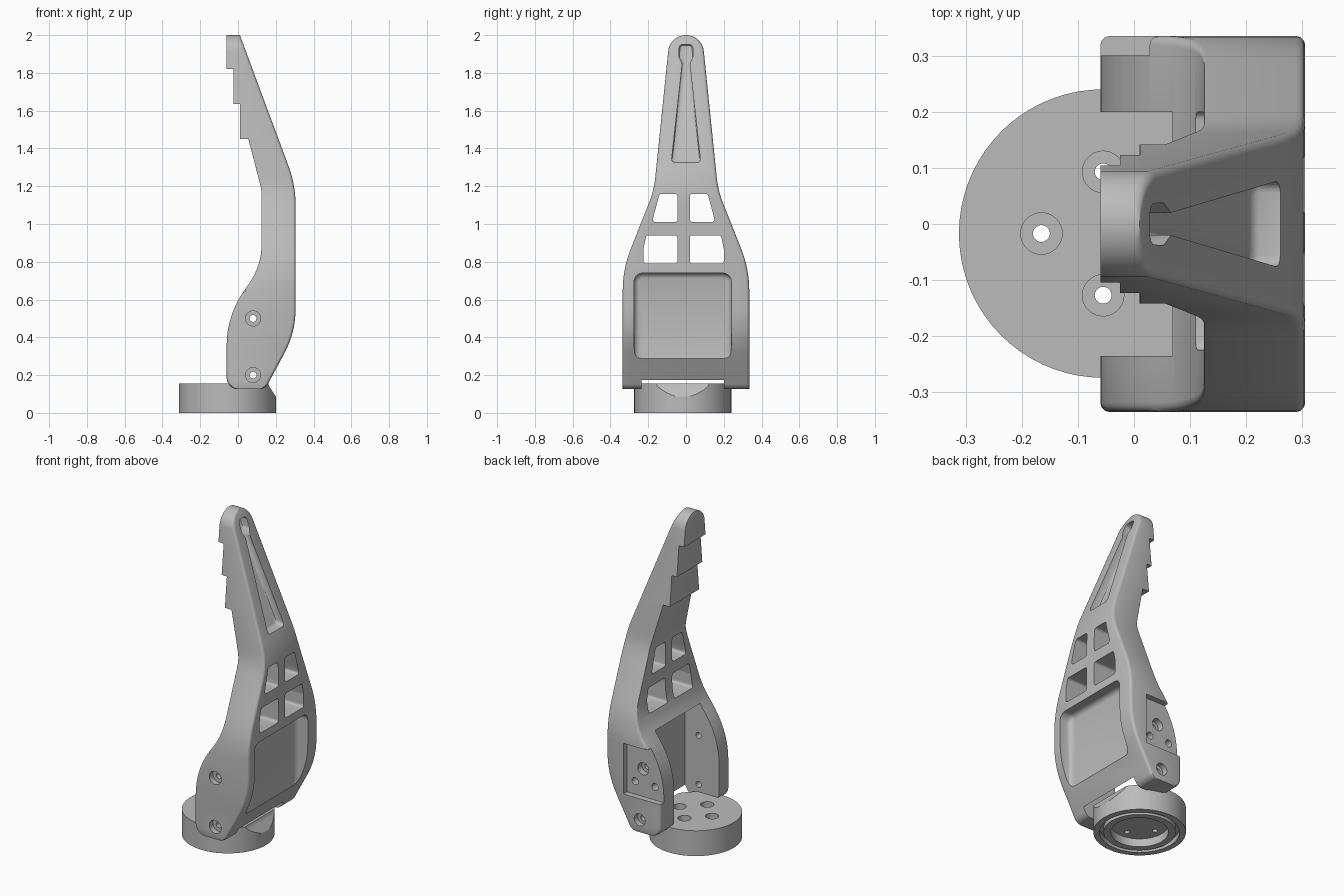
import bpy, bmesh, math
from mathutils import Vector, Matrix

cube = bpy.data.objects.get("Cube")
if cube:
    bpy.data.objects.remove(cube, do_unlink=True)

grey = bpy.data.materials.new("machined_grey")
grey.use_nodes = True
COLOUR = (0.5, 0.5, 0.5, 1)
grey.diffuse_color = COLOUR
next(n for n in grey.node_tree.nodes if n.type == 'BSDF_PRINCIPLED').inputs["Base Color"].default_value = COLOUR


def fillet(corners, steps=8):
    """Turn (a, b, radius) corners into a rounded outline."""
    out = []
    for i, (a, b, r) in enumerate(corners):
        p = Vector((a, b))
        if r == 0:
            out.append(p)
            continue
        u = (Vector(corners[i - 1][:2]) - p).normalized()
        v = (Vector(corners[(i + 1) % len(corners)][:2]) - p).normalized()
        half = math.acos(max(-1, min(1, u.dot(v)))) / 2
        centre = p + (u + v).normalized() * (r / math.sin(half))
        start = p + u * (r / math.tan(half)) - centre
        end = p + v * (r / math.tan(half)) - centre
        turn = math.atan2(start.x * end.y - start.y * end.x, start.dot(end))
        for k in range(steps + 1):
            c, s = math.cos(turn * k / steps), math.sin(turn * k / steps)
            out.append(centre + Vector((start.x * c - start.y * s, start.x * s + start.y * c)))
    return out


def finish(bm, name):
    bmesh.ops.recalc_face_normals(bm, faces=bm.faces)
    mesh = bpy.data.meshes.new(name)
    bm.to_mesh(mesh)
    bm.free()
    obj = bpy.data.objects.new(name, mesh)
    bpy.context.collection.objects.link(obj)
    mesh.materials.append(grey)
    return obj


def skin(name, rings):
    """Closed solid through a stack of matching rings."""
    bm = bmesh.new()
    loops = [[bm.verts.new(p) for p in ring] for ring in rings]
    n = len(loops[0])
    for low, high in zip(loops, loops[1:]):
        for i in range(n):
            j = (i + 1) % n
            bm.faces.new((low[i], low[j], high[j], high[i]))
    bm.faces.new(loops[0])
    bm.faces.new(loops[-1])
    bmesh.ops.triangulate(bm, faces=bm.faces)
    return finish(bm, name)


def layers_x(name, layers, lean=0):
    """Stack (x, yz outline) layers, leaning in x with height."""
    return skin(name, [[(x + lean * z, y, z) for y, z in outline] for x, outline in layers])


def box(name, x, y, z):
    return layers_x(name, [(h, [(y[0], z[0]), (y[1], z[0]), (y[1], z[1]), (y[0], z[1])]) for h in x])


def rod(name, centre, radius, axis, lo, hi):
    """Cylinder along z or y."""
    bm = bmesh.new()
    bmesh.ops.create_cone(bm, cap_ends=True, segments=32, radius1=radius, radius2=radius, depth=hi - lo)
    mid = (lo + hi) / 2
    if axis == 'y':
        bmesh.ops.rotate(bm, verts=bm.verts, matrix=Matrix.Rotation(math.pi / 2, 3, 'X'))
        where = (centre[0], mid, centre[1])
    else:
        where = (centre[0], centre[1], mid)
    bmesh.ops.translate(bm, verts=bm.verts, vec=where)
    return finish(bm, name)


def height(mesh):
    zs = [v.co.z for v in mesh.vertices] or [0]
    return max(zs) - min(zs)


def cut(obj, tool):
    """Subtract a tool, trying the next solver if the part collapses."""
    for solver in ('EXACT', 'MANIFOLD', 'FLOAT'):
        mod = obj.modifiers.new("cut", 'BOOLEAN')
        mod.operation, mod.solver, mod.object = 'DIFFERENCE', solver, tool
        bpy.context.view_layer.update()
        mesh = bpy.data.meshes.new_from_object(obj.evaluated_get(bpy.context.evaluated_depsgraph_get()))
        obj.modifiers.clear()
        if abs(height(mesh) - height(obj.data)) < .01:
            obj.data = mesh
            break
    bpy.data.objects.remove(tool, do_unlink=True)


def value_at(line, z):
    """Interpolate an upward running outline at a height."""
    for p, q in zip(line, line[1:]):
        if p.y <= z <= q.y and q.y - p.y > 1e-7:
            return p.x + (q.x - p.x) * (z - p.y) / (q.y - p.y)
    return line[-1].x


# Lever arm outlines: outer side, stepped inner side and half width, each by height
outer = fillet([(.04, .125, 0), (.143, .125, .05), (.305, .425, .5), (.305, 1.206, .6), (.01, 2, 0)])
inner = fillet([(.04, .125, 0), (-.06, .125, .06), (-.06, .514, .5), (.125, .78, .36), (.125, 1.18, .2),
                (.055, 1.45, 0), (.01, 1.4505, 0), (.01, 1.635, 0), (-.025, 1.6355, 0),
                (-.025, 1.82, 0), (-.06, 1.8205, 0), (-.06, 2, 0)])
width = fillet([(.335, .12, 0), (.335, .762, .6), (.17, 1.176, .5), (.0856, 2, .094), (0, 2, 0)], 10)
BOTTOM, TOP = .1255, 1.9995
levels = {round(p.y, 4) for p in outer + inner + width}
levels = [BOTTOM] + sorted(z for z in levels if BOTTOM + .0003 < z < TOP - .0003) + [TOP]

# Loft the arm; the inner rim is crisp above the cheeks
rings = []
for z in levels:
    x0, x1, w = value_at(inner, z), value_at(outer, z), value_at(width, z)
    soft = min(.016, w * .4)
    crisp = min(soft, max(.001, .016 * (.9 - z) / .15))
    ring = []
    corners = [(x0, -w, crisp), (x1, -w, soft), (x1, w, soft), (x0, w, crisp)]
    ring = fillet(corners, 3)
    rings.append([(p.x, p.y, z) for p in ring])
arm = skin("lever_arm", rings)

# Channel between the cheeks
cut(arm, box("channel", (-.3, .17), (-.235, .2), (0, .7)))


# Shallow outer panel with a rounded floor
def panel(d):
    y0, y1, z0, z1, r = -.275 + d, .24 - d, .265 + d, .74 - d, .045 - d
    return fillet([(y0, z0, r), (y1, z0, r), (y1, z1, r), (y0, z1, r)])


cut(arm, layers_x("panel", [(.23, panel(.028)), (.234, panel(.014)), (.244, panel(.004)),
                            (.258, panel(0)), (.5, panel(0))]))

# Four lightening windows
windows = [[(.02, .79), (.2, .79), (.2, .87), (.185, .94), (.02, .94)],
           [(.02, 1.01), (.155, 1.01), (.115, 1.16), (.02, 1.16)]]
for w in windows:
    for flip in (1, -1):
        outline = fillet([(y if flip > 0 else -.025 - y, z, .015) for y, z in w], 4)
        cut(arm, layers_x("window", [(-.5, outline), (.5, outline)]))


# Keyhole groove on the sloping tip
def groove(d):
    right = [(.078 - d, 1.325 + d, .02), (.02 - d, 1.85, 0), (.038 - d, 1.885, .015), (.036 - d, 1.95 - d, .02)]
    return fillet(right + [(-y, z, r) for y, z, r in reversed(right)], 5)


cut(arm, layers_x("groove", [(.703, groove(.012)), (.707, groove(.004)), (.715, groove(0)),
                             (.85, groove(0))], lean=-.3715))

# Pocket on one cheek
cut(arm, box("pocket", (-.2, .19), (.3, .5), (.33, .64)))

# Cheek bolt holes with counterbores
for z in (.2, .5):
    cut(arm, rod("bolt_hole", (.08, z), .018, 'y', -.5, .5))
    cut(arm, rod("bore_right", (.08, z), .04, 'y', -.5, -.3))
    cut(arm, rod("bore_left", (.08, z), .037, 'y', .3 if z < .3 else .26, .5))
for x in (0, .135):
    cut(arm, rod("pin_hole", (x, .41), .022, 'y', .25, .5))

# Round base: turned section with a ring groove and a hollow underneath
section = [(0, .155), (.257, .155), (.257, 0), (.222, 0), (.222, .03), (.2, .03), (.2, 0),
           (.16, 0), (.16, .05), (0, .05)]
bm = bmesh.new()
verts = [bm.verts.new((r, 0, z)) for r, z in section]
edges = [bm.edges.new(pair) for pair in zip(verts, verts[1:])]
bmesh.ops.spin(bm, geom=verts + edges, cent=(0, 0, 0), axis=(0, 0, 1), angle=math.tau, steps=72)
bmesh.ops.remove_doubles(bm, verts=bm.verts, dist=.0001)
CX, CY = -.055, -.017
bmesh.ops.translate(bm, verts=bm.verts, vec=(CX, CY, 0))
base = finish(bm, "round_base")

# Base screw holes and the scallop under the arm
for k in range(4):
    a = k * math.pi / 2
    spot = (CX + .11 * math.cos(a), CY + .11 * math.sin(a))
    cut(base, rod("screw_bore", spot, .037, 'z', .1, .3))
    cut(base, rod("screw_hole", spot, .015, 'z', -.1, .3))
slant = [(.155, .17), (.165, .14), (.205, .08), (.3, .08), (.3, .17)]
cut(base, skin("scallop", [[(x, y, z) for x, z in slant] for y in (-.17, .14)]))

for obj in (arm, base):
    obj.data.shade_smooth()
    obj.data.set_sharp_from_angle(angle=math.radians(32))
